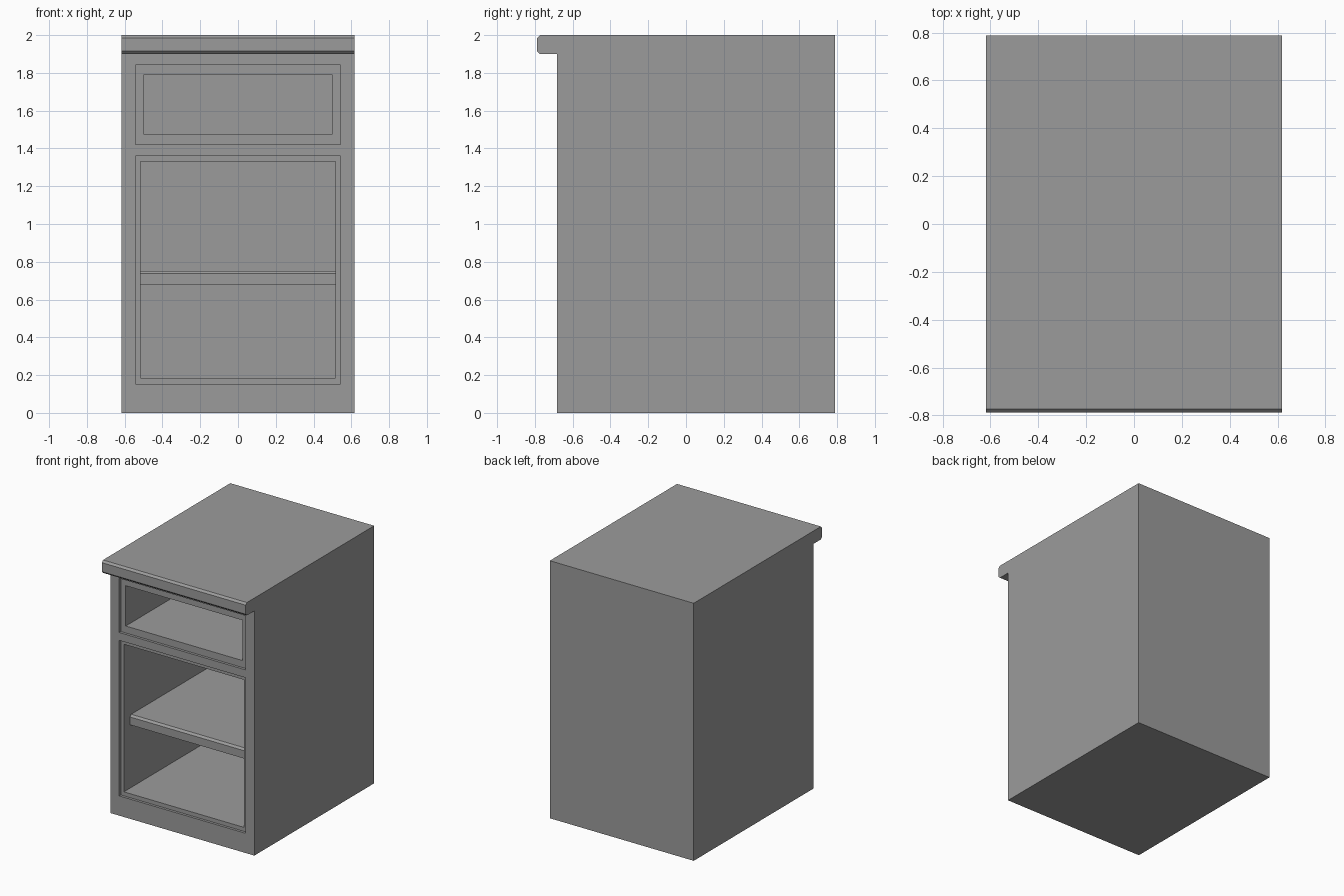
import bpy, bmesh

if "Cube" in bpy.data.objects:
    bpy.data.objects.remove(bpy.data.objects["Cube"])

# Dark grey paint
paint = bpy.data.materials.new("dark_grey")
paint.diffuse_color = (0.33, 0.33, 0.33, 1)
paint.use_nodes = True
paint.node_tree.nodes["Principled BSDF"].inputs["Base Color"].default_value = paint.diffuse_color


def extrude_x(name, profile, half_width):
    """Solid made by sweeping a closed (y, z) profile along x."""
    bm = bmesh.new()
    face = bm.faces.new([bm.verts.new((-half_width, y, z)) for y, z in profile])
    swept = bmesh.ops.extrude_face_region(bm, geom=[face])["geom"]
    verts = [v for v in swept if isinstance(v, bmesh.types.BMVert)]
    bmesh.ops.translate(bm, verts=verts, vec=(2 * half_width, 0, 0))
    bmesh.ops.recalc_face_normals(bm, faces=bm.faces)
    mesh = bpy.data.meshes.new(name)
    bm.to_mesh(mesh)
    bm.free()
    mesh.materials.append(paint)
    obj = bpy.data.objects.new(name, mesh)
    bpy.context.collection.objects.link(obj)
    return obj


def cut_box(target, half_width, y0, y1, z0, z1):
    """Subtract a box from the target and discard the cutter."""
    cutter = extrude_x("cutter", [(y0, z0), (y1, z0), (y1, z1), (y0, z1)], half_width)
    cutter.hide_render = True
    mod = target.modifiers.new("cut", 'BOOLEAN')
    mod.operation = 'DIFFERENCE'
    mod.solver = 'EXACT'
    mod.object = cutter
    bpy.context.view_layer.objects.active = target
    bpy.ops.object.modifier_apply(modifier=mod.name)
    bpy.data.objects.remove(cutter)


FRONT, BACK, LIP = -0.682, 0.788, -0.788
INNER_BACK = 0.69
REBATE = FRONT + 0.02
C = 0.015  # worktop edge chamfer

# Cabinet body with overhanging, chamfered worktop
cabinet = extrude_x("cabinet_body", [
    (FRONT, 0), (BACK, 0), (BACK, 2), (LIP + C, 2), (LIP, 2 - C),
    (LIP, 1.9 + C), (LIP + C, 1.9), (FRONT, 1.9)], 0.618)

# Drawer bay, then cupboard bay: shallow rebate followed by deep cavity
for rebate, cavity in [((0.543, 1.422, 1.842), (0.501, 1.476, 1.789)),
                       ((0.543, 0.153, 1.361), (0.517, 0.184, 1.330))]:
    cut_box(cabinet, rebate[0], FRONT - 0.05, REBATE, *rebate[1:])
    cut_box(cabinet, cavity[0], FRONT - 0.05, INNER_BACK, *cavity[1:])

# Shelf with chamfered front edge, let into the side and back walls
S = FRONT + 0.095
extrude_x("shelf", [(S, 0.676), (INNER_BACK + 0.01, 0.676), (INNER_BACK + 0.01, 0.752),
                    (S + C, 0.752), (S, 0.737)], 0.525)
